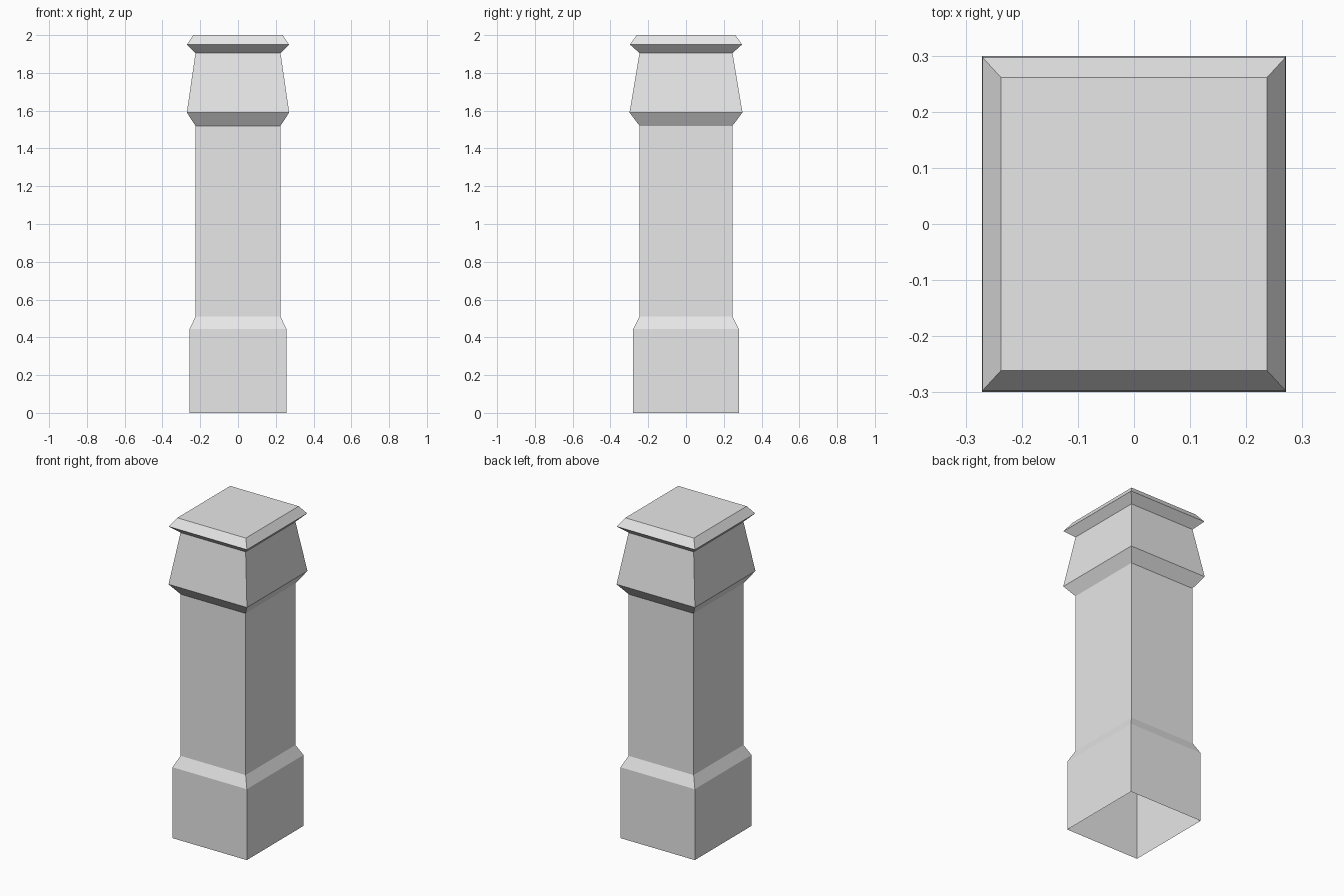
import bpy
import bmesh

default_cube = bpy.data.objects.get("Cube")
if default_cube:
    bpy.data.objects.remove(default_cube, do_unlink=True)

stone = bpy.data.materials.new("light grey stone")
stone.use_nodes = True
colour = (0.8, 0.8, 0.8, 1.0)
stone.diffuse_color = colour
stone.node_tree.nodes["Principled BSDF"].inputs["Base Color"].default_value = colour


def loft(name, rings, closed_top=False):
    """Join rectangular rings (half width, half depth, height) with flat walls."""
    bm = bmesh.new()
    loops = []
    for w, d, z in rings:
        corners = [(-w, -d), (w, -d), (w, d), (-w, d)]
        loops.append([bm.verts.new((x, y, z)) for x, y in corners])
    for low, high in zip(loops, loops[1:]):
        for i in range(4):
            j = (i + 1) % 4
            bm.faces.new((low[i], low[j], high[j], high[i]))
    if closed_top:
        bm.faces.new(loops[-1])
    mesh = bpy.data.meshes.new(name)
    bm.to_mesh(mesh)
    bm.free()
    mesh.materials.append(stone)
    obj = bpy.data.objects.new(name, mesh)
    bpy.context.collection.objects.link(obj)
    return obj


shaft = (0.225, 0.246)
foot = (0.257, 0.28)

# Plinth, open underneath, with a sloped shoulder
loft("plinth", [(*foot, 0), (*foot, 0.443), (*shaft, 0.51)])

# Straight shaft
loft("shaft", [(*shaft, 0.51), (*shaft, 1.52)])

# Flared collar that tapers towards the cap
loft("collar", [(*shaft, 1.52), (0.271, 0.299, 1.59), (*shaft, 1.905)])

# Bevelled cap with a flat top
loft("cap", [(*shaft, 1.905), (0.27, 0.297, 1.95), (0.237, 0.261, 2)], closed_top=True)
